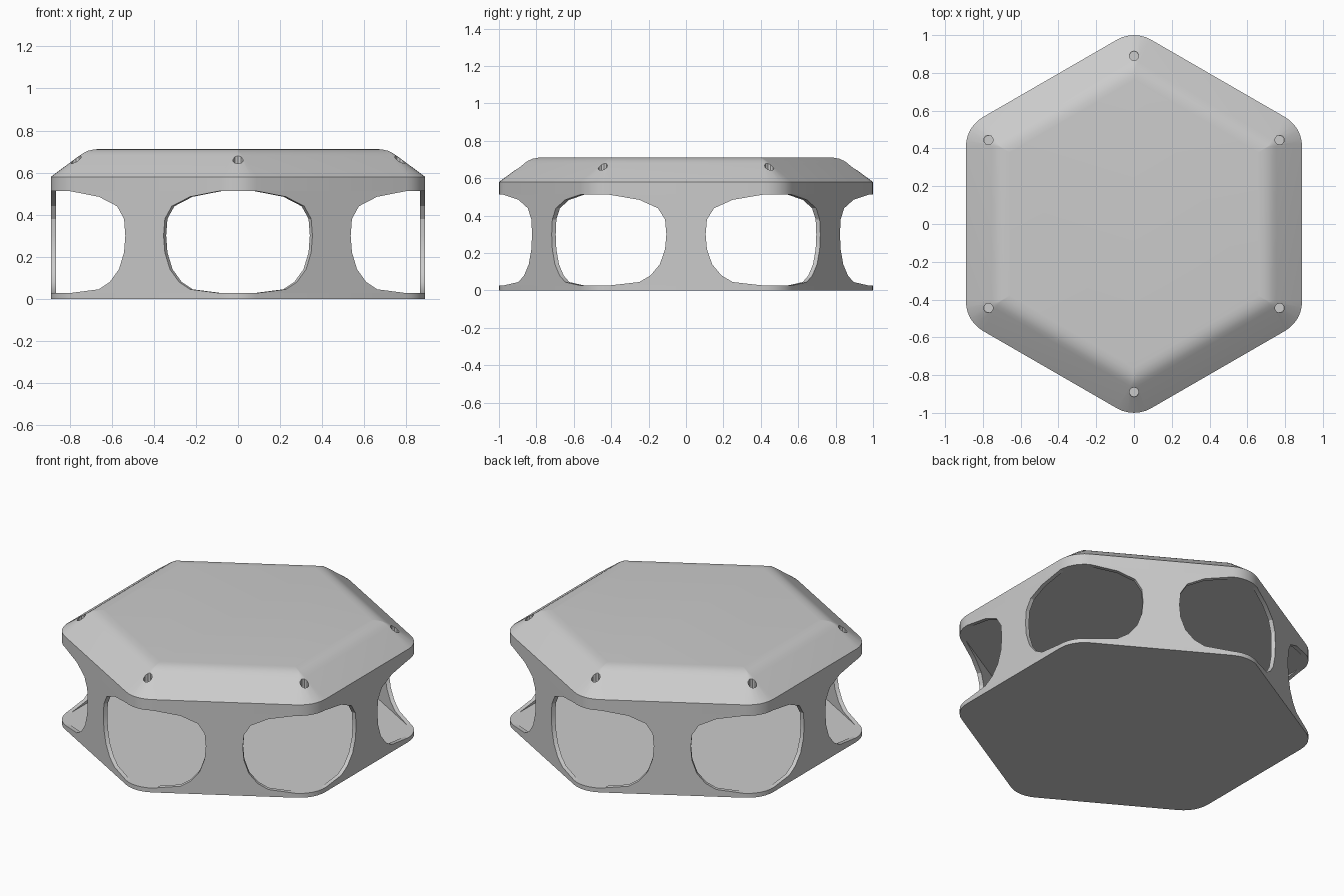
import bpy, bmesh, math
from mathutils import Matrix, Vector

if "Cube" in bpy.data.objects:
    bpy.data.objects.remove(bpy.data.objects["Cube"])

APOTHEM, CORNER, WALL = 0.89, 0.18, 0.025
FLOOR_Z, CEILING_Z, EAVE_Z = 0.027, 0.512, 0.58

grey = bpy.data.materials.new("plain grey")
grey.use_nodes = True
grey.diffuse_color = (0.6, 0.6, 0.6, 1)
grey.node_tree.nodes["Principled BSDF"].inputs["Base Color"].default_value = grey.diffuse_color


def make_object(name, bm):
    bmesh.ops.recalc_face_normals(bm, faces=bm.faces)
    mesh = bpy.data.meshes.new(name)
    bm.to_mesh(mesh)
    bm.free()
    mesh.materials.append(grey)
    obj = bpy.data.objects.new(name, mesh)
    bpy.context.collection.objects.link(obj)
    return obj


def smooth(obj):
    bpy.ops.object.select_all(action='DESELECT')
    obj.select_set(True)
    bpy.context.view_layer.objects.active = obj
    bpy.ops.object.shade_smooth_by_angle(angle=math.radians(25))


def rounded_hexagon(inset, z, steps=6):
    """Hexagon with corners on the y axis, drawn inset from the outer edge."""
    radius = max(CORNER - inset, 0.004)
    reach = (APOTHEM - inset - radius) / math.cos(math.pi / 6)
    points = []
    for k in range(6):
        mid = math.pi / 2 + k * math.pi / 3
        for i in range(steps + 1):
            a = mid + (i / steps - 0.5) * math.pi / 3
            points.append(Vector((reach * math.cos(mid) + radius * math.cos(a),
                                  reach * math.sin(mid) + radius * math.sin(a), z)))
    return points


def stacked_slab(name, rings):
    """Closed solid through a stack of (inset, height) hexagons."""
    bm = bmesh.new()
    loops = [[bm.verts.new(p) for p in rounded_hexagon(*r)] for r in rings]
    for low, high in zip(loops, loops[1:]):
        for i in range(len(low)):
            j = (i + 1) % len(low)
            bm.faces.new((low[i], low[j], high[j], high[i]))
    bm.faces.new(loops[0][::-1])
    bm.faces.new(loops[-1])
    return make_object(name, bm)


# Base plate and chamfered roof with a softened upper edge
base = stacked_slab("base_plate", [(0, 0), (0, FLOOR_Z)])
roof = stacked_slab("roof", [(0, CEILING_Z), (0, EAVE_Z), (0.135, 0.68),
                             (0.155, 0.693), (0.178, 0.704), (0.205, 0.71), (0.23, 0.712)])

# Small round recesses near the six roof corners
bm = bmesh.new()
for k in range(6):
    a = math.pi / 2 + k * math.pi / 3
    place = Matrix.Translation((0.89 * math.cos(a), 0.89 * math.sin(a), 0.72))
    bmesh.ops.create_cone(bm, cap_ends=True, segments=10, radius1=0.025,
                          radius2=0.025, depth=0.2, matrix=place)
cutter = make_object("recess_cutter", bm)
cutter.hide_render = True
cut = roof.modifiers.new("recesses", 'BOOLEAN')
cut.object = cutter
cut.operation = 'DIFFERENCE'
cut.solver = 'EXACT'
bpy.context.view_layer.objects.active = roof
bpy.ops.object.modifier_apply(modifier=cut.name)
bpy.data.objects.remove(cutter)

# Waisted wall pillars: (half width, height), one in the middle of every side
half = [(0.41, FLOOR_Z), (0.25, 0.045), (0.19, 0.08), (0.14, 0.14), (0.112, 0.22),
        (0.105, 0.3), (0.112, 0.38), (0.15, 0.44), (0.25, 0.485), (0.41, CEILING_Z)]
outline = half + [(-w, z) for w, z in reversed(half)]
for k in range(6):
    bm = bmesh.new()
    face = bm.faces.new([bm.verts.new((APOTHEM, w, z)) for w, z in outline])
    grown = bmesh.ops.extrude_face_region(bm, geom=[face], use_keep_orig=True)
    moved = [v for v in grown["geom"] if isinstance(v, bmesh.types.BMVert)]
    bmesh.ops.translate(bm, vec=(-WALL, 0, 0), verts=moved)
    bmesh.ops.rotate(bm, verts=bm.verts, matrix=Matrix.Rotation(k * math.pi / 3, 3, 'Z'))
    smooth(make_object("pillar_%d" % (k + 1), bm))

smooth(base)
smooth(roof)
